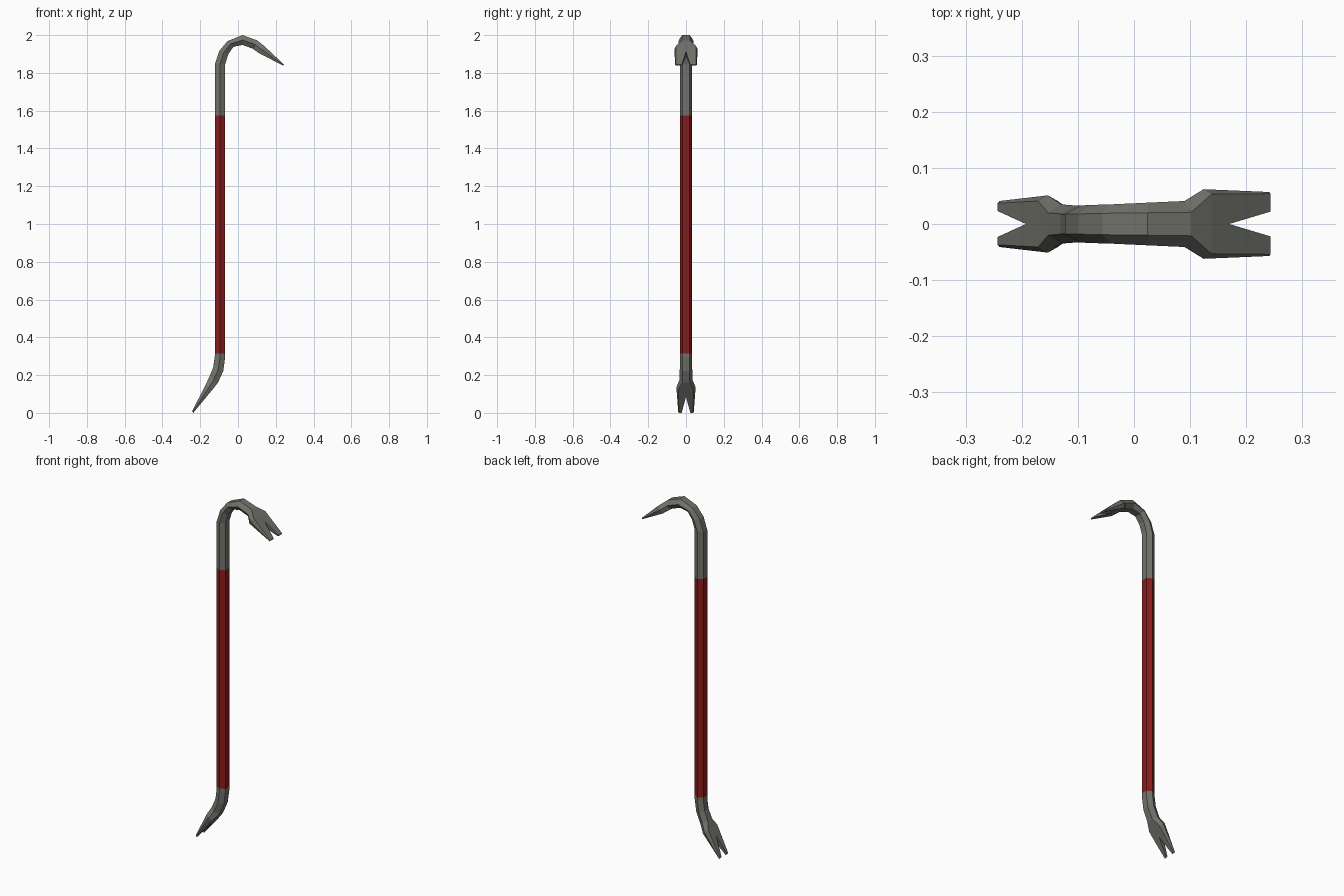
import bpy, bmesh

if "Cube" in bpy.data.objects:
    bpy.data.objects.remove(bpy.data.objects["Cube"])


def material(name, rgb):
    m = bpy.data.materials.new(name)
    m.diffuse_color = (*rgb, 1)
    m.use_nodes = True
    m.node_tree.nodes["Principled BSDF"].inputs["Base Color"].default_value = m.diffuse_color
    return m


steel = material("steel", (0.17, 0.17, 0.15))
red = material("red_paint", (0.25, 0.012, 0.012))


def lerp(a, b, t):
    return tuple(p + (q - p) * t for p, q in zip(a, b))


def loft(name, stations, mat, claw=False):
    """Loft hexagonal stations (outer x, z, inner x, z, half width, flat half width, slot).
    Only the +y half is built, then mirrored."""
    bm = bmesh.new()
    rings = []
    for ox, oz, ix, iz, w, f, s in stations:
        mid = ((ox + ix) / 2, w, (oz + iz) / 2)
        pts = [(ox, s, oz), (ox, f, oz), mid, (ix, f, iz), (ix, s, iz)]
        rings.append([bm.verts.new(p) for p in pts])
    for a, b in zip(rings, rings[1:]):
        for i in range(4):
            bm.faces.new((a[i], a[i + 1], b[i + 1], b[i]))
    if claw:
        # slot wall and blunt tip
        a, b = rings[-2:]
        bm.faces.new((a[4], a[0], b[0], b[4]))
        bm.faces.new(b)
    bmesh.ops.recalc_face_normals(bm, faces=bm.faces)
    # the steepest +y face must point outward
    side = max(bm.faces, key=lambda fc: abs(fc.normal.y) * fc.calc_center_median().y)
    if side.normal.y < 0:
        bmesh.ops.reverse_faces(bm, faces=bm.faces)
    me = bpy.data.meshes.new(name)
    bm.to_mesh(me)
    bm.free()
    me.materials.append(mat)
    ob = bpy.data.objects.new(name, me)
    bpy.context.collection.objects.link(ob)
    mod = ob.modifiers.new("mirror", "MIRROR")
    mod.use_axis = (False, True, False)
    mod.merge_threshold = 0.0005


def shaft(z):
    return (-0.123, z, -0.068, z, 0.033, 0.018, 0)


def claw_end(wide, tip, t):
    """Wide shoulder, start of the V slot, split tip."""
    return [wide, lerp(wide, tip[:6] + (0,), t), tip]


# Painted grip
loft("grip", [shaft(0.315), shaft(1.575)], red)

# Curved hook with the large claw
loft("hook_claw", [
    shaft(1.575),
    shaft(1.845),
    (-0.100, 1.915, -0.051, 1.900, 0.034, 0.018, 0),
    (-0.056, 1.968, -0.024, 1.938, 0.035, 0.019, 0),
    (0.024, 2.000, 0.024, 1.948, 0.038, 0.020, 0),
    (0.102, 1.972, 0.078, 1.928, 0.041, 0.021, 0),
] + claw_end((0.138, 1.943, 0.110, 1.905, 0.062, 0.053, 0),
             (0.243, 1.845, 0.240, 1.838, 0.057, 0.054, 0.022), 0.3), steel, True)

# Bent foot with the small claw
loft("foot_claw", [
    shaft(0.315),
    (-0.123, 0.300, -0.068, 0.295, 0.033, 0.018, 0),
    (-0.131, 0.242, -0.078, 0.222, 0.033, 0.018, 0),
    (-0.153, 0.188, -0.106, 0.160, 0.035, 0.020, 0),
] + claw_end((-0.171, 0.150, -0.136, 0.122, 0.051, 0.041, 0),
             (-0.243, 0.008, -0.237, 0.000, 0.041, 0.037, 0.023), 0.3), steel, True)
